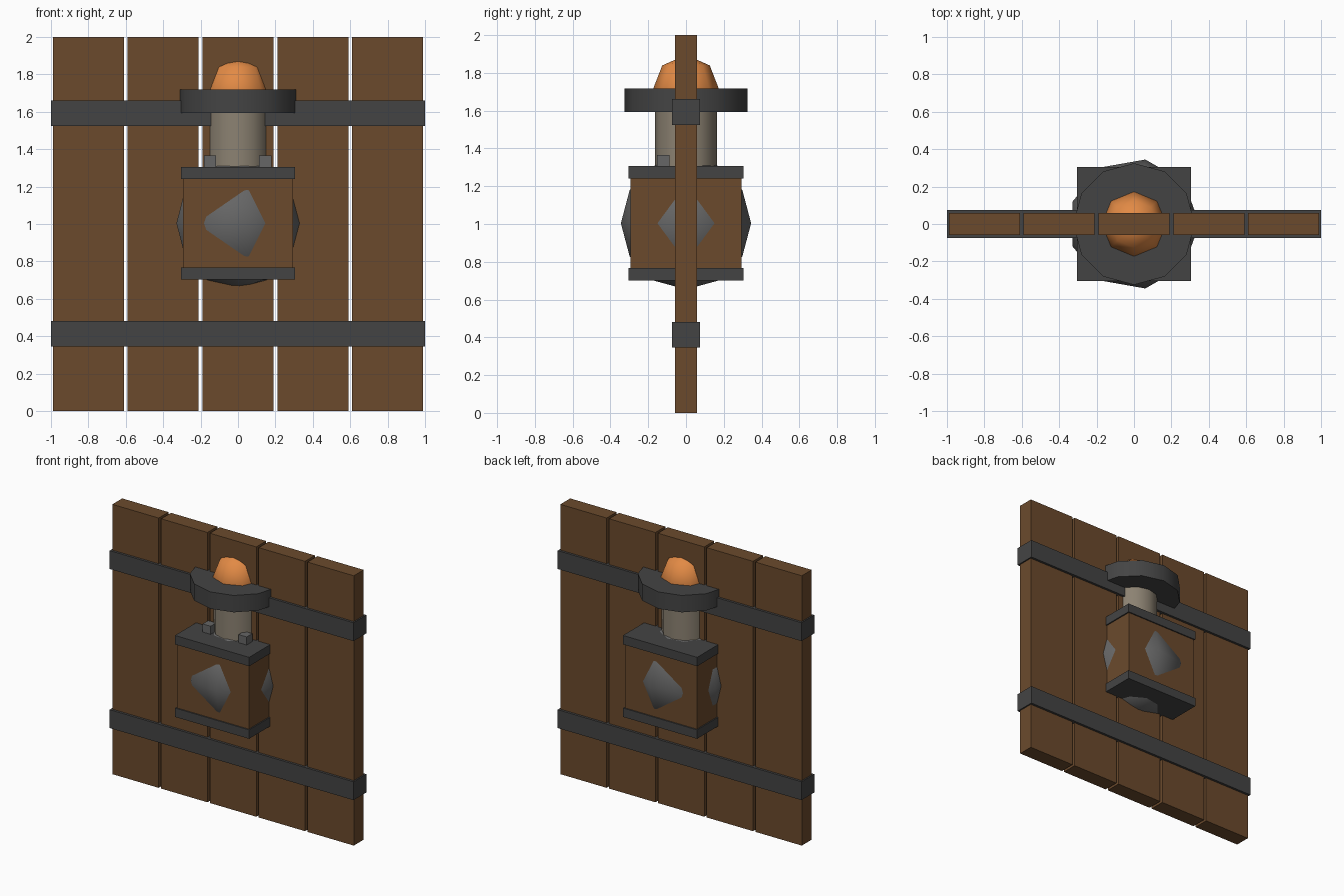
import bpy, bmesh
from math import sin, cos, pi, radians

cube = bpy.data.objects.get("Cube")
if cube:
    bpy.data.objects.remove(cube, do_unlink=True)


def material(name, hex_code):
    def linear(c):
        return c / 12.92 if c <= 0.04045 else ((c + 0.055) / 1.055) ** 2.4
    rgb = [linear(int(hex_code[i:i + 2], 16) / 255) for i in (0, 2, 4)]
    m = bpy.data.materials.new(name)
    m.use_nodes = True
    m.diffuse_color = (*rgb, 1)
    bsdf = next(n for n in m.node_tree.nodes if n.type == "BSDF_PRINCIPLED")
    bsdf.inputs["Base Color"].default_value = (*rgb, 1)
    return m


wood = material("brown wood", "6b4a2c")
iron = material("dark iron", "444444")
steel = material("grey steel", "666666")
stone = material("warm stone", "8c8272")
glow = material("orange glow", "e28a45")


def finish(name, bm, mat):
    bmesh.ops.recalc_face_normals(bm, faces=bm.faces)
    mesh = bpy.data.meshes.new(name)
    bm.to_mesh(mesh)
    bm.free()
    mesh.materials.append(mat)
    obj = bpy.data.objects.new(name, mesh)
    bpy.context.collection.objects.link(obj)
    return obj


def box(name, center, size, mat):
    bm = bmesh.new()
    bmesh.ops.create_cube(bm, size=1)
    bmesh.ops.scale(bm, vec=size, verts=bm.verts)
    bmesh.ops.translate(bm, vec=center, verts=bm.verts)
    return finish(name, bm, mat)


def lathe(name, profile, sides, mat):
    """Spin (radius, z) points about the z axis, starting on +x."""
    bm = bmesh.new()
    verts = [bm.verts.new((r, 0, z)) for r, z in profile]
    edges = [bm.edges.new(pair) for pair in zip(verts, verts[1:])]
    bmesh.ops.spin(bm, geom=verts + edges, cent=(0, 0, 0), axis=(0, 0, 1),
                   angle=2 * pi, steps=sides)
    bmesh.ops.remove_doubles(bm, verts=bm.verts, dist=0.0005)
    obj = finish(name, bm, mat)
    bpy.ops.object.select_all(action="DESELECT")
    obj.select_set(True)
    bpy.context.view_layer.objects.active = obj
    bpy.ops.object.shade_smooth_by_angle(angle=radians(60))
    return obj


def ball(name, radius, height, z, sides, rings, mat):
    angles = [pi * i / rings - pi / 2 for i in range(rings + 1)]
    return lathe(name, [(radius * cos(a), z + height * sin(a)) for a in angles],
                 sides, mat)


def drum(name, radius, low, high, mat):
    return lathe(name, [(0, low), (radius, low), (radius, high), (0, high)], 12, mat)


# Upright planks and the two straps that bind them
for i in range(5):
    box(f"plank_{i + 1}", (0.4 * (i - 2), 0, 1), (0.38, 0.115, 2), wood)
for name, z in (("lower_strap", 0.414), ("upper_strap", 1.593)):
    box(name, (0, 0, z), (2, 0.15, 0.136), iron)

# Wooden block with iron end plates and a bulging core
box("block", (0, 0, 1.004), (0.59, 0.59, 0.58), wood)
for name, z in (("bottom_plate", 0.735), ("top_plate", 1.273)):
    box(name, (0, 0, z), (0.608, 0.608, 0.066), iron)
ball("core", 0.35, 0.35, 1.004, 9, 6, steel)

# Studs on the top plate, front only
for name, x in (("right_stud", -0.15), ("left_stud", 0.145)):
    box(name, (x, -0.12, 1.333), (0.066, 0.066, 0.066), steel)

# Column, collar and glowing dome
drum("column", 0.165, 1.28, 1.65, stone)
drum("collar", 0.325, 1.593, 1.718, iron)
ball("glowing_dome", 0.178, 0.19, 1.705, 8, 4, glow)
